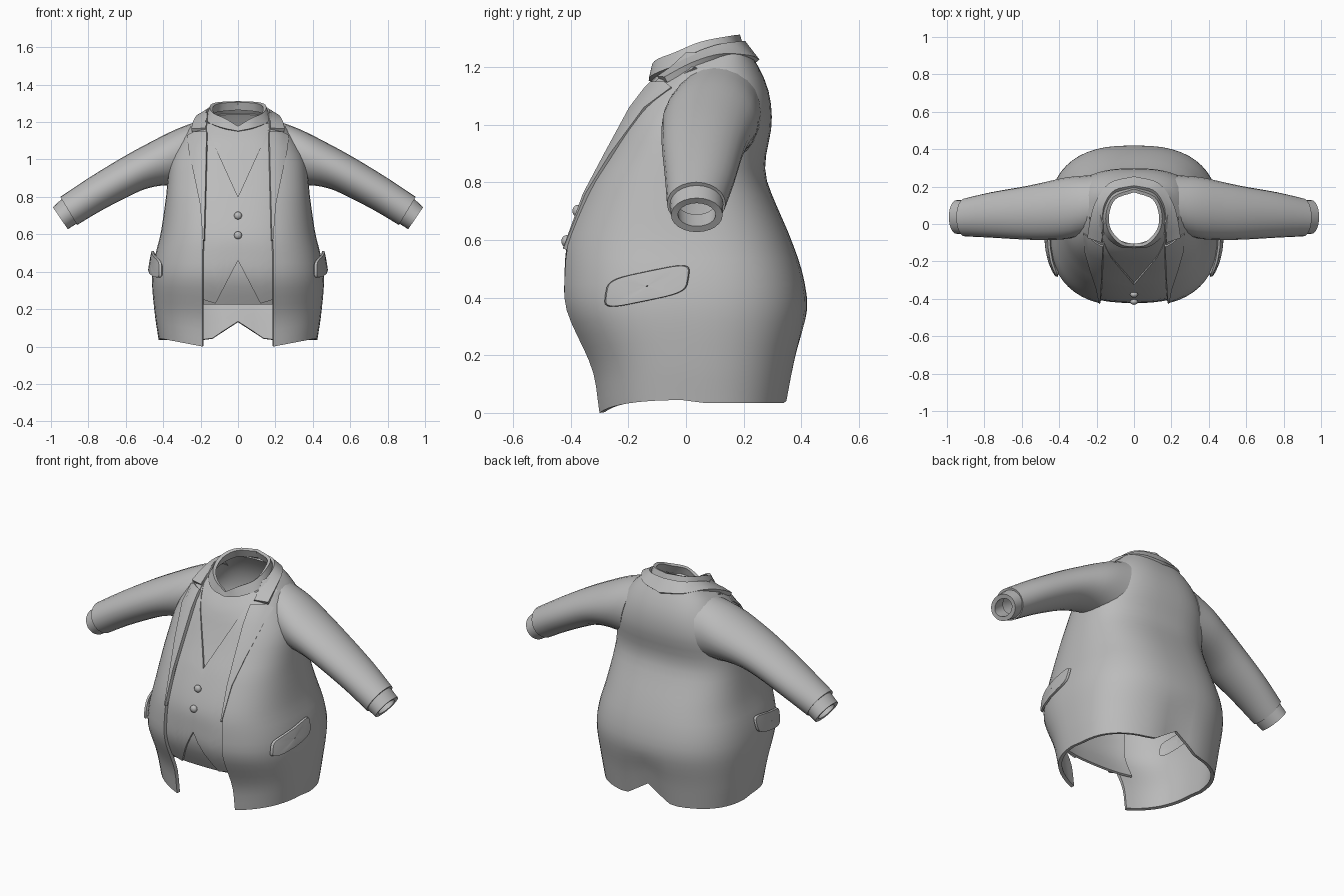
import bpy, math
from mathutils import Vector

if "Cube" in bpy.data.objects:
    bpy.data.objects.remove(bpy.data.objects["Cube"])

N = 2.6  # roundness exponent of the body cross-section
grey = bpy.data.materials.new("cloth_grey")
grey.diffuse_color = (0.5, 0.5, 0.5, 1)
grey.use_nodes = True
grey.node_tree.nodes["Principled BSDF"].inputs["Base Color"].default_value = grey.diffuse_color

# Body sections: height, half width, front y at opening, back y, centre y, opening x
BODY = [(0, .425, -.30, .355, .02, .19), (.15, .445, -.325, .38, .01, .19),
        (.36, .46, -.415, .42, 0, .19), (.48, .445, -.42, .405, 0, .19),
        (.6, .415, -.405, .365, 0, .185), (.8, .385, -.325, .282, 0, .18),
        (.87, .378, -.285, .275, .01, .178), (1.0, .36, -.215, .297, .04, .175),
        (1.1, .31, -.155, .29, .07, .173), (1.18, .255, -.075, .262, .09, .17),
        (1.25, .185, 0, .22, .11, .165)]


def smooth_at(table, t):
    """Smooth interpolation of a table whose first column is the parameter."""
    t = min(max(t, table[0][0]), table[-1][0])
    i = max(k for k in range(len(table) - 1) if table[k][0] <= t)

    def slope(k, c):
        a, b = table[max(k - 1, 0)], table[min(k + 1, len(table) - 1)]
        return (b[c] - a[c]) / (b[0] - a[0])
    p, q = table[i], table[i + 1]
    h = q[0] - p[0]
    s = (t - p[0]) / h
    return [(1 + 2 * s) * (1 - s) ** 2 * p[c] + s * (1 - s) ** 2 * h * slope(i, c)
            + s * s * (3 - 2 * s) * q[c] + s * s * (s - 1) * h * slope(i + 1, c)
            for c in range(1, len(p))]


def section(z):
    w, yf, yb, yc, xo = smooth_at(BODY, z)
    front = (yc - yf) / (1 - (xo / w) ** N) ** (1 / N)
    return w, front, yb - yc, yc, xo


def front_point(x, z, inset=0.0):
    """Point on the front of the body at a given x and height."""
    w, front, _, yc, _ = section(z)
    r = min(abs(x) / w, .97)
    return Vector((x, yc - front * (1 - r ** N) ** (1 / N) + inset, z))


def side_x(y, z):
    w, front, back, yc, _ = section(z)
    r = abs(y - yc) / (front if y < yc else back)
    return w * (1 - min(r, .97) ** N) ** (1 / N)


def sheet(name, rows, thick, centre, closed=False, angle=35):
    """Cloth sheet through rows of points, facing away from centre, thickened inward."""
    n = len(rows[0])
    faces = []
    for i in range(len(rows) - 1):
        for j in range(n if closed else n - 1):
            k = (j + 1) % n
            faces.append((i * n + j, i * n + k, (i + 1) * n + k, (i + 1) * n + j))
    me = bpy.data.meshes.new(name)
    me.from_pydata([tuple(p) for r in rows for p in r], [], faces)
    if sum(p.area * p.normal.dot(p.center - Vector(centre)) for p in me.polygons) < 0:
        me.flip_normals()
    me.materials.append(grey)
    ob = bpy.data.objects.new(name, me)
    bpy.context.collection.objects.link(ob)
    mod = ob.modifiers.new("thickness", 'SOLIDIFY')
    mod.thickness, mod.offset = thick, -1
    finish(ob, angle)
    return ob


def finish(ob, angle=35):
    bpy.ops.object.select_all(action='DESELECT')
    ob.select_set(True)
    bpy.context.view_layer.objects.active = ob
    for m in list(ob.modifiers):
        bpy.ops.object.modifier_apply(modifier=m.name)
    bpy.ops.object.shade_smooth_by_angle(angle=math.radians(angle))


def spow(v, e):
    return math.copysign(abs(v) ** e, v)


# Jacket body, open at the front, with a notched vent in the back hem
rows = []
for i in range(29):
    z = 1.25 * i / 28
    w, front, back, yc, xo = section(z)
    t0 = math.asin((xo / w) ** (N / 2))
    ring = []
    for j in range(49):
        t = t0 + (2 * math.pi - 2 * t0) * j / 48
        x = w * spow(math.sin(t), 2 / N)
        c = spow(math.cos(t), 2 / N)
        y = yc - (front if c > 0 else back) * c
        lift = min(.045, max(0, (abs(x) - .19) * .19)) if y < 0 else .035
        if y > .1:
            lift = max(lift, .13 - abs(x) * .65)
        ring.append((x, y, z + lift * max(0, 1 - z / .35)))
    rows.append(ring)
sheet("jacket_body", rows, .02, (0, .05, .6))

# Waistcoat with V neck and a split hem
XS = [-.24, -.21, -.18, -.15, -.12, -.09, -.06, -.03, 0, .03, .06, .09, .12, .15, .18, .21, .24]


def panel(name, bottom, top, inset, thick):
    rows = []
    for i in range(21):
        row = []
        for x in XS:
            a, b = bottom(abs(x)), top(abs(x))
            z = a + (b - a) * i / 20
            fade = 1 - .7 * min(max((z - .8) / .35, 0), 1)
            row.append(front_point(x, z, inset * fade))
        rows.append(row)
    sheet(name, rows, thick, (0, .6, .6))


panel("waistcoat", lambda x: .46 - x * 1.92 if x < .121 else .23 + (x - .12) * .3,
      lambda x: min(.8 + x * 2.2, 1.2), .018, .018)
panel("shirt_front", lambda x: .225, lambda x: 1.155 + min(x, .17) * .25, .034, .012)

# Waistcoat buttons
for k, z in enumerate((.70, .595)):
    p = front_point(0, z, .012)
    bpy.ops.mesh.primitive_uv_sphere_add(segments=16, ring_count=8, radius=.021, location=p)
    b = bpy.context.object
    b.name = "button_%d" % (k + 1)
    b.scale = (1, .8, 1)
    b.data.materials.append(grey)
    finish(b, 60)

# Sleeve sections: parameter, top x, top z, bottom x, bottom z, front y, back y
SLEEVE = [(0, .20, 1.21, .28, .86, -.05, .26), (1, .33, 1.162, .385, .862, -.08, .25),
          (2, .47, 1.092, .475, .848, -.085, .225), (3, .62, 1.01, .56, .815, -.083, .20),
          (4, .80, .90, .725, .73, -.073, .17), (5, .95, .80, .86, .65, -.066, .137)]
CUFF = [(0, .93, .80, .845, .668, -.057, .13), (1, .99, .745, .91, .627, -.052, .127)]
# Lapel outline: height, outer x
LAPEL = [(.57, .188), (.76, .203), (.9, .232), (1.06, .266), (1.13, .272), (1.15, .235)]
# Collar half paths, front to back: lower edge, upper edge
COAT_COLLAR = [(0, .25, -.075, 1.165, .175, -.10, 1.168), (1, .235, .02, 1.215, .17, 0, 1.235),
               (2, .205, .12, 1.245, .16, .1, 1.275), (3, .13, .22, 1.24, .105, .18, 1.288),
               (4, 0, .255, 1.225, 0, .205, 1.29)]
SHIRT_COLLAR = [(0, 0, -.13, 1.152, 0, -.122, 1.178), (1, .085, -.12, 1.17, .07, -.11, 1.22),
                (2, .16, -.05, 1.20, .135, -.04, 1.25), (3, .17, .05, 1.235, .15, .05, 1.287),
                (4, .12, .16, 1.26, .11, .145, 1.306), (5, 0, .2, 1.27, 0, .187, 1.312)]


def tube(name, table, steps, thick, s):
    rows = []
    for i in range(steps + 1):
        tx, tz, bx, bz, y0, y1 = smooth_at(table, table[-1][0] * i / steps)
        ring = []
        for j in range(24):
            a = 2 * math.pi * j / 24
            u = math.cos(a) / 2
            ring.append((s * ((tx + bx) / 2 + (tx - bx) * u),
                         (y0 + y1) / 2 + (y1 - y0) / 2 * math.sin(a),
                         (tz + bz) / 2 + (tz - bz) * u))
        rows.append(ring)
    mid = sum((Vector(p) for r in rows for p in r), Vector()) / (24 * len(rows))
    sheet(name, rows, thick, mid, True)


for s, side in ((1, "left"), (-1, "right")):
    tube("sleeve_" + side, SLEEVE, 15, .014, s)
    tube("cuff_" + side, CUFF, 2, .024, s)

    # Lapel lying over the jacket front
    rows = []
    for i, (z, xo) in enumerate(LAPEL):
        xi = section(z)[4] - .004
        rows.append([front_point(s * (xi + (xo - xi) * k / 4), z, -.014) for k in range(5)])
    sheet("lapel_" + side, rows, .02, (0, .6, .6))

    # Pocket flap following the hip
    rows = []
    for r in (.02, .5, .88, .97, 1):
        ring = []
        for j in range(32):
            a = 2 * math.pi * j / 32
            u = r * spow(math.cos(a), .45)
            v = r * spow(math.sin(a), .45)
            y = -.135 + .145 * u + .008 * v
            z = .44 + .053 * v + .03 * u
            ring.append((s * (side_x(y, z) + (.024 if r < .98 else .012)), y, z))
        rows.append(ring)
    sheet("pocket_flap_" + side, rows, .06, (0, -.1, .44), True)


def collar(name, table, thick):
    """Collar strip running from one front end round the neck to the other."""
    steps = 4 * (len(table) - 1)
    half = [smooth_at(table, table[-1][0] * i / steps) for i in range(steps + 1)]
    other = [(-a, b, c, -d, e, f) for a, b, c, d, e, f in reversed(half[:-1])]
    sec = [(Vector(h[:3]), Vector(h[3:])) for h in half + other]
    sheet(name, [[p.lerp(q, k / 3) for k in range(4)] for p, q in sec], thick, (0, .06, .9))


collar("jacket_collar", COAT_COLLAR, .022)
collar("shirt_collar", SHIRT_COLLAR, .018)
